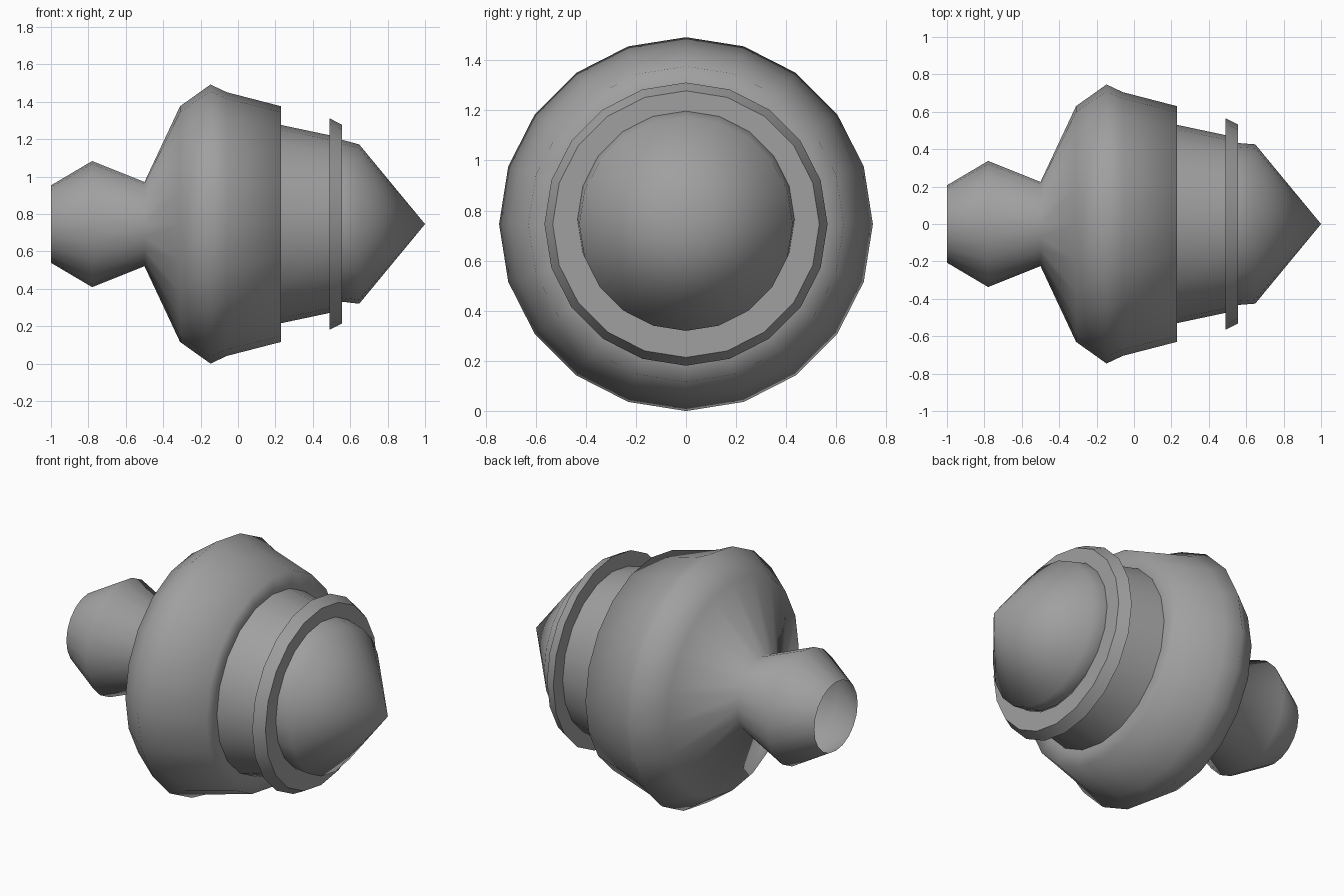
import bpy, bmesh, math

cube = bpy.data.objects.get("Cube")
if cube:
    bpy.data.objects.remove(cube, do_unlink=True)

SIDES = 20
AXIS_Z = 0.746

grey = bpy.data.materials.new("mid grey")
grey.use_nodes = True
colour = (0.35, 0.35, 0.35, 1)
grey.diffuse_color = colour
grey.node_tree.nodes["Principled BSDF"].inputs["Base Color"].default_value = colour


def lathe(name, profile, sharp_angle=None):
    """Turn (x, radius, lift) points about the long axis; zero radius closes to a tip."""
    bm = bmesh.new()
    rings = []
    for x, r, lift in profile:
        if r == 0:
            rings.append([bm.verts.new((x, 0, AXIS_Z + lift))] * SIDES)
            continue
        ring = []
        for i in range(SIDES):
            a = math.tau * i / SIDES
            ring.append(bm.verts.new((x, r * math.sin(a), AXIS_Z + lift + r * math.cos(a))))
        rings.append(ring)
    for a, b in zip(rings, rings[1:]):
        for i in range(SIDES):
            j = (i + 1) % SIDES
            corners = list(dict.fromkeys((a[i], b[i], b[j], a[j])))
            bm.faces.new(corners).smooth = True
    # Faces wind outward from the axis
    bm.normal_update()
    if sum(f.normal.y * f.calc_center_median().y for f in bm.faces) < 0:
        bmesh.ops.reverse_faces(bm, faces=bm.faces[:])
    mesh = bpy.data.meshes.new(name)
    bm.to_mesh(mesh)
    bm.free()
    if sharp_angle:
        mesh.set_sharp_from_angle(angle=math.radians(sharp_angle))
    mesh.materials.append(grey)
    obj = bpy.data.objects.new(name, mesh)
    bpy.context.collection.objects.link(obj)
    return obj


# Open hollow tail flowing into the wide body and its front step
lathe("tail_and_body", [
    (-1.0, 0.207, 0), (-0.78, 0.337, 0), (-0.5, 0.225, 0), (-0.31, 0.63, 0),
    (-0.147, 0.746, 0), (-0.06, 0.705, 0), (0.23, 0.63, 0), (0.23, 0.53, 0)])

# Tapered section between body and flange
lathe("collar", [(0.23, 0.53, 0), (0.49, 0.475, 0)])

# Thin bevelled flange with flat sides
lathe("flange", [(0.49, 0.475, 0), (0.49, 0.565, 0), (0.555, 0.532, 0), (0.555, 0.42, 0)], 35)

# Pointed nose, its rear rim sitting slightly high
lathe("nose", [(0.555, 0.433, 0.018), (0.648, 0.426, 0), (1.0, 0, 0)])
